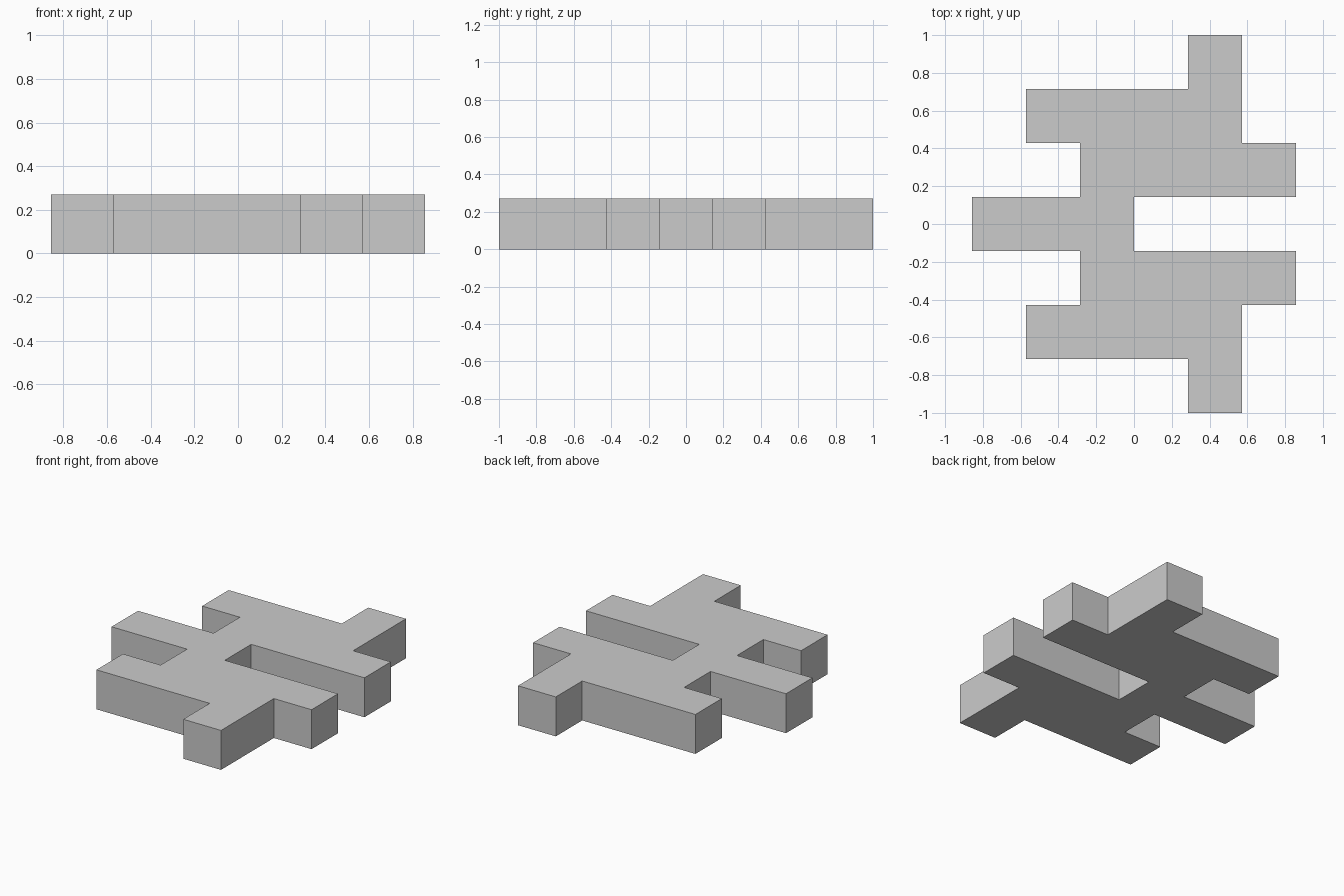
import bpy
import bmesh

if "Cube" in bpy.data.objects:
    bpy.data.objects.remove(bpy.data.objects["Cube"])

U = 2 / 7        # grid unit of the outline
HEIGHT = 0.27

# Upper half of the outline in grid units, counter-clockwise; the lower half is its mirror
half = [(0, 0.5), (3, 0.5), (3, 1.5), (2, 1.5), (2, 3.5), (1, 3.5),
        (1, 2.5), (-2, 2.5), (-2, 1.5), (-1, 1.5), (-1, 0.5), (-3, 0.5)]
outline = half + [(x, -y) for x, y in reversed(half)]

# Flat profile raised into a solid plate
bm = bmesh.new()
base = bm.faces.new([bm.verts.new((x * U, y * U, 0)) for x, y in outline])
raised = bmesh.ops.extrude_face_region(bm, geom=[base], use_keep_orig=True)
top_verts = [g for g in raised["geom"] if isinstance(g, bmesh.types.BMVert)]
bmesh.ops.translate(bm, verts=top_verts, vec=(0, 0, HEIGHT))
bmesh.ops.recalc_face_normals(bm, faces=bm.faces)

mesh = bpy.data.meshes.new("stepped_plate")
bm.to_mesh(mesh)
bm.free()
bpy.context.collection.objects.link(bpy.data.objects.new("stepped_plate", mesh))
